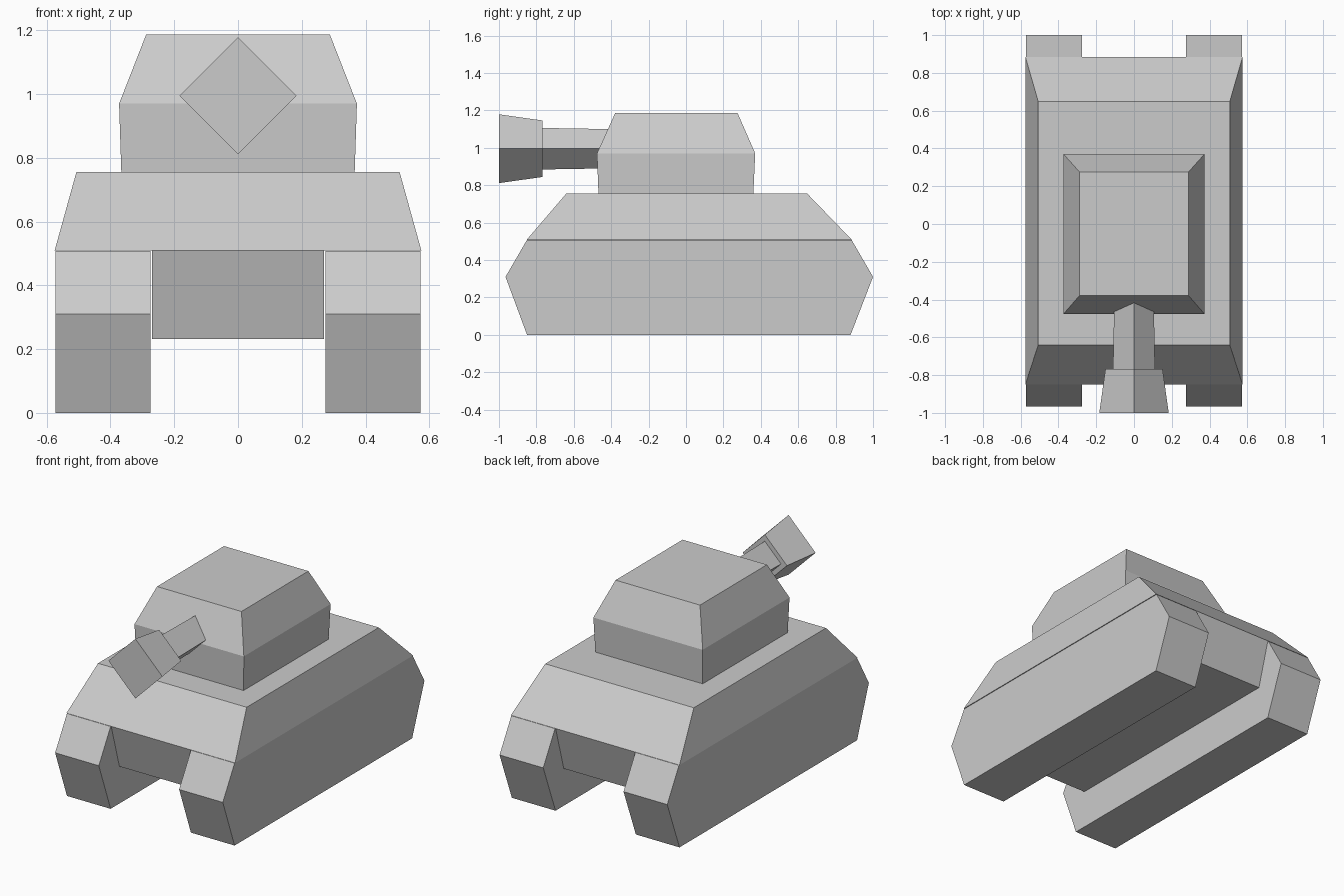
import bpy

if "Cube" in bpy.data.objects:
    bpy.data.objects.remove(bpy.data.objects["Cube"])


def loft(name, rings):
    """Skin a stack of equal-sized rings and cap both ends."""
    n = len(rings[0])
    verts = [p for r in rings for p in r]
    faces = [tuple(range(n)), tuple(range((len(rings) - 1) * n, len(rings) * n))]
    for k in range(len(rings) - 1):
        for i in range(n):
            j = (i + 1) % n
            faces.append((k * n + i, k * n + j, (k + 1) * n + j, (k + 1) * n + i))
    me = bpy.data.meshes.new(name)
    me.from_pydata(verts, [], faces)
    ob = bpy.data.objects.new(name, me)
    bpy.context.collection.objects.link(ob)
    import bmesh
    bm = bmesh.new()
    bm.from_mesh(me)
    bmesh.ops.recalc_face_normals(bm, faces=bm.faces)
    bm.to_mesh(me)
    bm.free()
    return ob


def rect(hx, y0, y1, z):
    return [(-hx, y0, z), (hx, y0, z), (hx, y1, z), (-hx, y1, z)]


def diamond(y, r, z=0.995):
    return [(r, y, z), (0, y, z + r), (-r, y, z), (0, y, z - r)]


# Hull: sloped upper body and narrower belly between the tracks
loft("upper_hull", [rect(0.575, -0.85, 0.885, 0.51), rect(0.507, -0.64, 0.648, 0.755)])
loft("belly", [rect(0.27, -0.77, 0.805, 0.232), rect(0.27, -0.85, 0.885, 0.51)])

# Tracks: hexagonal side profile, extruded across x on each side
profile = [(-0.85, 0), (0.88, 0), (1.0, 0.31), (0.885, 0.508), (-0.85, 0.508), (-0.965, 0.31)]
for side, s in (("left", -1), ("right", 1)):
    loft(side + "_track", [[(s * x, y, z) for y, z in profile] for x in (0.274, 0.572)])

# Turret: slightly flared base with a tapered roof
loft("turret", [rect(0.366, -0.468, 0.36, 0.755),
                rect(0.373, -0.476, 0.37, 0.97),
                rect(0.288, -0.378, 0.275, 1.187)])

# Gun: square barrel set on its corner, with a flared muzzle
loft("barrel", [diamond(-0.36, 0.104), diamond(-0.77, 0.111)])
loft("muzzle", [diamond(-0.768, 0.151), diamond(-1.0, 0.184)])
